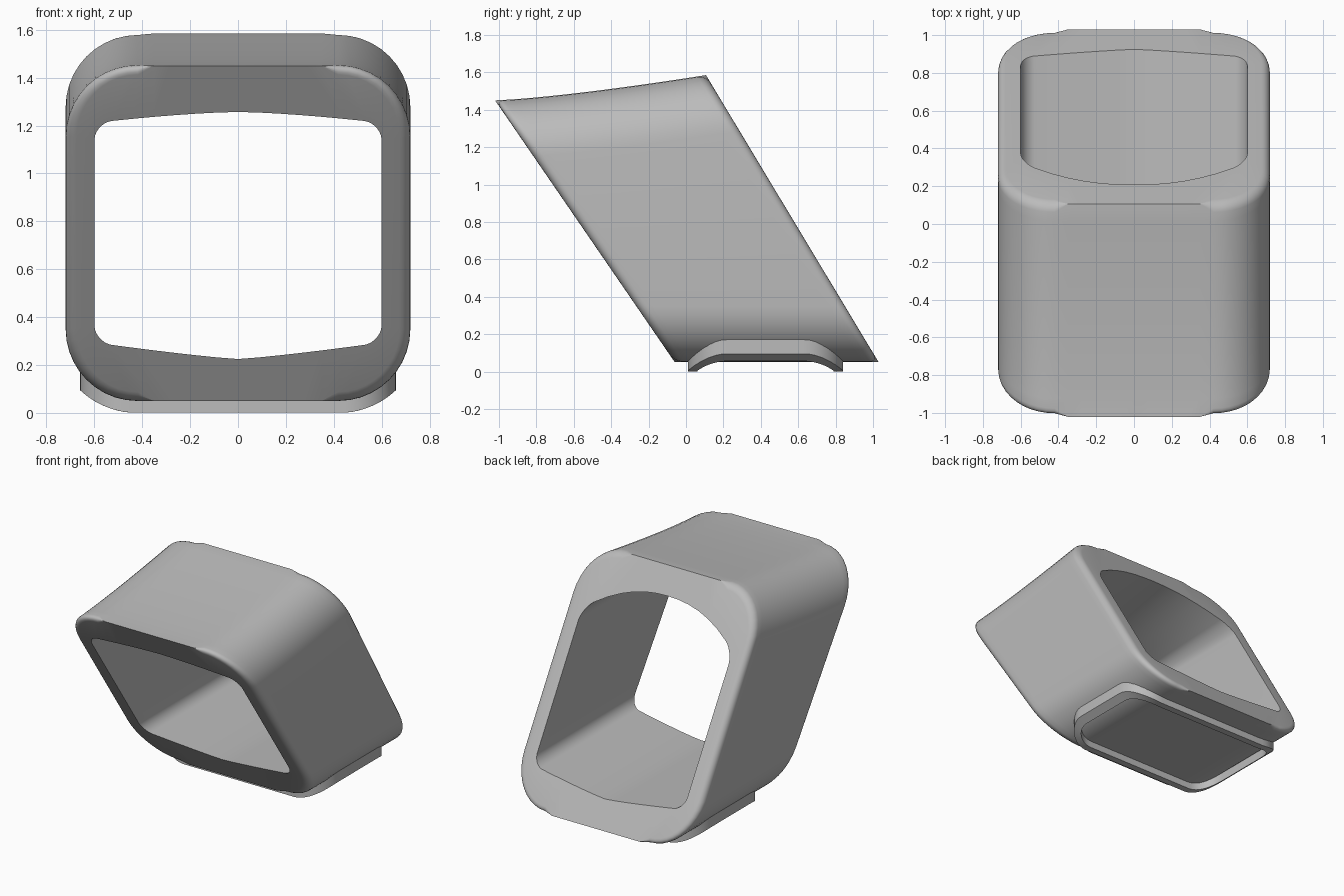
import bpy, bmesh, math

cube = bpy.data.objects.get("Cube")
if cube:
    bpy.data.objects.remove(cube, do_unlink=True)

grey = bpy.data.materials.new("plain_grey")
grey.use_nodes = True
COLOUR = (0.5, 0.5, 0.5, 1)
grey.diffuse_color = COLOUR
grey.node_tree.nodes["Principled BSDF"].inputs["Base Color"].default_value = COLOUR

ARC, FLAT, STEPS = 10, 6, 12
HALF_W, CORNER, FLOOR = 0.72, 0.3, 0.05


def lerp(a, b, t):
    return a + (b - a) * t


def section(width, r, top, bottom):
    """Closed loop of (x, z) with rounded corners between two height functions."""
    half = [((width - r) * i / FLAT, 0) for i in range(FLAT)]
    for i in range(ARC + 1):
        a = math.pi / 2 * i / ARC
        half.append((width - r + r * math.sin(a), r * (1 - math.cos(a))))
    right = [(x, top(x) - d) for x, d in half]
    right += [(x, bottom(x) + d) for x, d in reversed(half)]
    return right + [(-x, z) for x, z in right[-2:0:-1] if x > 0]


def place(bm, loop, t):
    """Put a section between the two slanted end planes."""
    verts = []
    for x, z in loop:
        front = -0.06 - (z - FLOOR) / 1.457
        back = 1.03 - (z - FLOOR) / 1.663
        verts.append(bm.verts.new((x, lerp(front, back, t), z)))
    return verts


def bridge(bm, a, b):
    n = len(a)
    return [bm.faces.new((a[i], a[(i + 1) % n], b[(i + 1) % n], b[i])) for i in range(n)]


def finish(bm, name):
    bmesh.ops.recalc_face_normals(bm, faces=bm.faces)
    mesh = bpy.data.meshes.new(name)
    bm.to_mesh(mesh)
    bm.free()
    obj = bpy.data.objects.new(name, mesh)
    bpy.context.collection.objects.link(obj)
    mesh.materials.append(grey)
    bpy.ops.object.select_all(action="DESELECT")
    obj.select_set(True)
    bpy.context.view_layer.objects.active = obj
    bpy.ops.object.shade_smooth_by_angle(angle=math.radians(32))
    return obj


# Leaning tube: outer and inner skins lofted from front to back
def outer_loop(t):
    crown = 1.45 + 0.135 * t ** 1.3
    return section(HALF_W, CORNER, lambda x: crown, lambda x: FLOOR)


def inner_loop(t):
    def ceiling(x):
        u = abs(x) / 0.55
        return lerp(1.257 - 0.04 * u ** 1.5, 1.417 - 0.165 * u ** 2.2, t)
    return section(0.6, 0.075, ceiling, lambda x: 0.225 + 0.062 * (abs(x) / 0.55) ** 1.2)


bm = bmesh.new()
outer = [place(bm, outer_loop(i / STEPS), i / STEPS) for i in range(STEPS + 1)]
inner = [place(bm, inner_loop(i / STEPS), i / STEPS) for i in range(STEPS + 1)]
for skin in (outer, inner):
    for a, b in zip(skin, skin[1:]):
        bridge(bm, a, b)
for end in (0, -1):
    bridge(bm, outer[end], inner[end])

# Soft rounding of the two outer rims
rims = set(outer[0]) | set(outer[-1])
rim_edges = [e for e in bm.edges if all(v in rims for v in e.verts)]
bmesh.ops.bevel(bm, geom=rim_edges, offset=0.045, segments=5, profile=0.5, affect="EDGES")
finish(bm, "leaning_tube")


# Foot: raised rim that follows the curved underside
def underside(x, r):
    over = max(0, abs(x) - (HALF_W - CORNER))
    return CORNER + FLOOR - math.sqrt(r * r - over * over)


def plan(inset):
    """Rounded rectangle in plan, with the straight edges kept as single spans."""
    w, d, r = 0.66 - inset, 0.415 - inset, 0.21 - inset
    points = []
    for sx, sy, start in ((1, 1, 0), (-1, 1, 90), (-1, -1, 180), (1, -1, 270)):
        for i in range(ARC + 1):
            a = math.radians(start + 90 * i / ARC)
            points.append((sx * (w - r) + r * math.cos(a), 0.425 + sy * (d - r) + r * math.sin(a)))
    return points


def foot_ring(bm, inset, r, lift):
    return [bm.verts.new((x, y, underside(x, r) + lift)) for x, y in plan(inset)]


bm = bmesh.new()
rings = [foot_ring(bm, 0, CORNER, 0.015), foot_ring(bm, 0, CORNER + 0.05, 0),
         foot_ring(bm, 0.05, CORNER + 0.05, 0), foot_ring(bm, 0.05, CORNER, 0.015)]
for i in range(4):
    bridge(bm, rings[i], rings[(i + 1) % 4])
finish(bm, "foot_rim")
